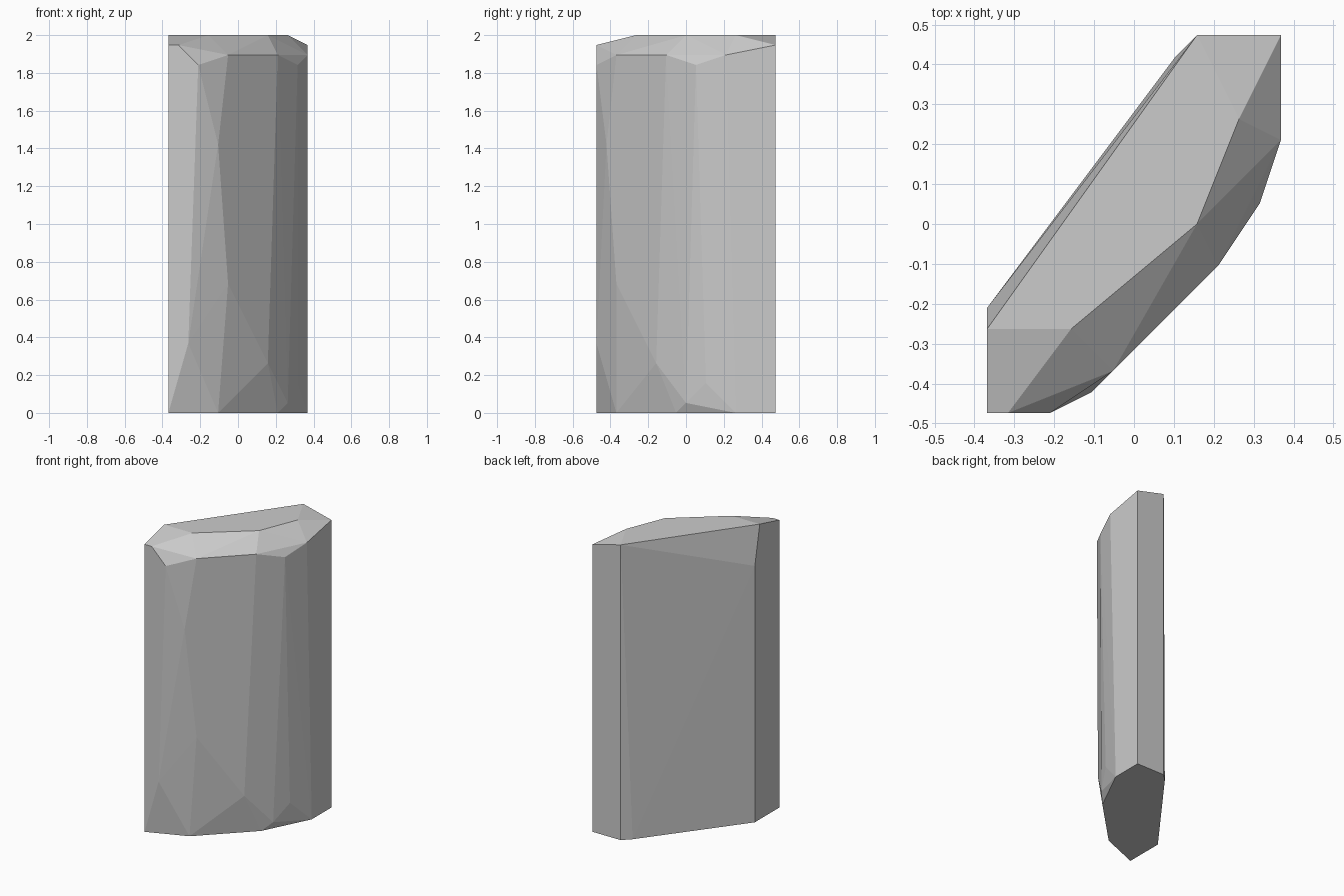
import bpy, bmesh

if "Cube" in bpy.data.objects:
    bpy.data.objects.remove(bpy.data.objects["Cube"])

# The stone's corners sit on a coarse grid: 38 steps make 2 units
STEP = 2 / 38

# Upper corners: flat crown, then the chamfered rim below it
crown = [(-7, -5, 38), (-3, -5, 38), (3, 0, 38), (5, 5, 38), (3, 9, 38)]
rim = [(7, 9, 37), (-7, -9, 37), (-6, -9, 37), (-4, -9, 35), (-1, -7, 36),
       (4, -2, 36), (6, 1, 35), (7, 4, 36), (-7, -4, 33)]
# Chipped corners on the front faces
chips = [(-2, -8, 27), (-1, -7, 13), (-5, -9, 7), (3, -3, 5), (5, 0, 1), (6, 2, 3)]
# Footprint
base = [(-7, -9, 0), (-2, -7, 0), (4, -1, 0), (7, 5, 0), (7, 9, 0),
        (3, 9, 0), (2, 8, 0), (-7, -4, 0)]

# Wrap the corners in a convex, flat-faced stone
bm = bmesh.new()
for p in crown + rim + chips + base:
    bm.verts.new([c * STEP for c in p])
hull = bmesh.ops.convex_hull(bm, input=bm.verts[:])
loose = [v for v in bm.verts if not v.link_faces]
bmesh.ops.delete(bm, geom=loose, context='VERTS')
bmesh.ops.dissolve_limit(bm, angle_limit=0.005, verts=bm.verts[:], edges=bm.edges[:])
bmesh.ops.recalc_face_normals(bm, faces=bm.faces[:])

mesh = bpy.data.meshes.new("standing_stone")
bm.to_mesh(mesh)
bm.free()
stone = bpy.data.objects.new("standing_stone", mesh)
bpy.context.collection.objects.link(stone)
